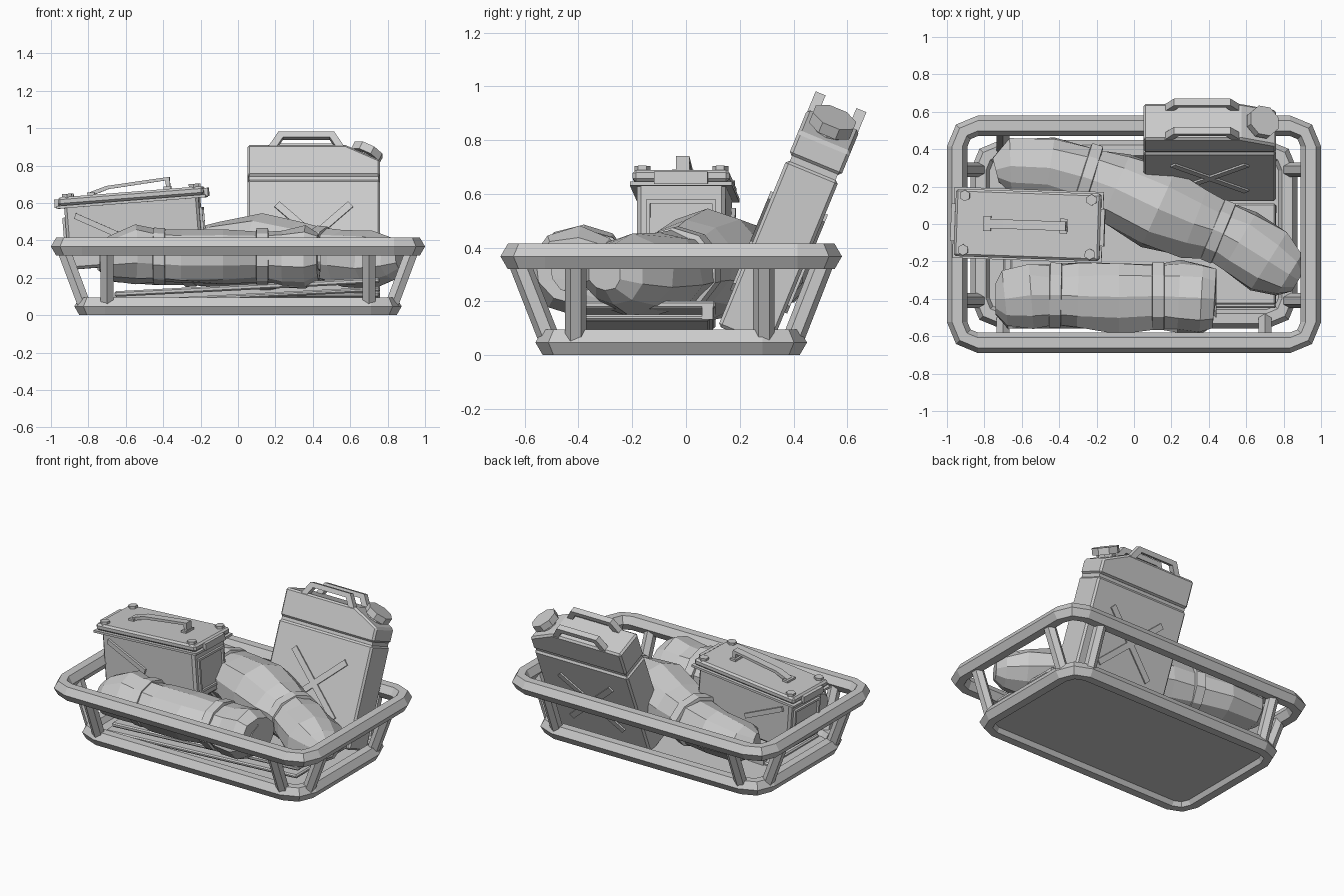
import bpy, bmesh, math, random
from mathutils import Vector, Matrix

if "Cube" in bpy.data.objects:
    bpy.data.objects.remove(bpy.data.objects["Cube"])

random.seed(4)
I = Matrix.Identity(4)
CY = -0.055  # basket centre in y


def finish(name, bm, M=I):
    bmesh.ops.recalc_face_normals(bm, faces=bm.faces)
    me = bpy.data.meshes.new(name)
    bm.to_mesh(me)
    bm.free()
    ob = bpy.data.objects.new(name, me)
    bpy.context.collection.objects.link(ob)
    ob.matrix_world = M
    return ob


def bevel(ob, w):
    m = ob.modifiers.new("bevel", 'BEVEL')
    m.width, m.segments = w, 1
    return ob


def prism(name, pts, y0, y1, M=I):
    """Extrude an xz outline along y."""
    bm = bmesh.new()
    f = bm.faces.new([bm.verts.new((x, y0, z)) for x, z in pts])
    r = bmesh.ops.extrude_face_region(bm, geom=[f])
    vs = [v for v in r['geom'] if isinstance(v, bmesh.types.BMVert)]
    bmesh.ops.translate(bm, verts=vs, vec=(0, y1 - y0, 0))
    return finish(name, bm, M)


def box(name, x0, x1, y0, y1, z0, z1, M=I):
    return prism(name, [(x0, z0), (x1, z0), (x1, z1), (x0, z1)], y0, y1, M)


def cyl(name, a, b, r, n=6, M=I, turn=0.0):
    a, b = Vector(a), Vector(b)
    bm = bmesh.new()
    bmesh.ops.create_cone(bm, cap_ends=True, segments=n, radius1=r, radius2=r, depth=(b - a).length)
    q = (b - a).to_track_quat('Z', 'Y').to_matrix().to_4x4()
    bm.transform(Matrix.Translation((a + b) / 2) @ q @ Matrix.Rotation(turn, 4, 'Z'))
    return finish(name, bm, M)


def skin(name, rings, closed=False):
    """Join rings of points into a tube."""
    bm = bmesh.new()
    rs = [[bm.verts.new(p) for p in ring] for ring in rings]
    n = len(rs[0])
    for i in range(len(rs) if closed else len(rs) - 1):
        a, b = rs[i], rs[(i + 1) % len(rs)]
        for k in range(n):
            bm.faces.new((a[k], a[(k + 1) % n], b[(k + 1) % n], b[k]))
    if not closed:
        bm.faces.new(rs[0])
        bm.faces.new(rs[-1])
    return finish(name, bm)


def rim(name, hx, hy, z, rad=0.055, corner=0.11):
    """Hexagonal tube around a rectangle with two-step corners."""
    rings = []
    for q in range(4):
        sx, sy = [(1, 1), (-1, 1), (-1, -1), (1, -1)][q]
        for s in range(3):
            ang = math.radians(q * 90 + s * 45)
            out = Vector((math.cos(ang), math.sin(ang), 0))
            c = Vector((sx * (hx - corner), CY + sy * (hy - corner), z)) + out * corner
            rings.append([c + out * rad * math.cos(k * math.pi / 3)
                          + Vector((0, 0, rad * 0.86 * math.sin(k * math.pi / 3) / 0.866))
                          for k in range(6)])
    return skin(name, rings, True)


def bag(name, pts, straps, n=10, jit=0.012):
    """Lumpy rolled bag from (x, y, z, half width, half height) stations."""
    def ring(p, t, w, h, j):
        side = Vector((-t.y, t.x, 0))
        out = []
        for k in range(n):
            a = 2 * math.pi * (k + 0.5) / n
            d = 1 + random.uniform(-j, j) / 0.15
            out.append(p + side * w * d * math.cos(a) + Vector((0, 0, h * d * math.sin(a))))
        return out
    P = [Vector(p[:3]) for p in pts]
    T = [(P[min(i + 1, len(P) - 1)] - P[max(i - 1, 0)]).normalized() for i in range(len(P))]
    skin(name, [ring(P[i], T[i], p[3], p[4], jit) for i, p in enumerate(pts)])
    for i in straps:
        w, h = pts[i][3], pts[i][4]
        skin(name + "_strap", [ring(P[i] + T[i] * s, T[i], w + g, h + g, 0)
                               for s, g in ((-.034, .0), (-.03, .017), (.03, .017), (.034, .0))])


# Basket
rim("basket_top_rim", 0.945, 0.58, 0.3675)
rim("basket_bottom_rim", 0.82, 0.45, 0.0475)
box("basket_floor", -0.79, 0.79, CY - 0.42, CY + 0.42, 0.03, 0.06)
for s in (-1, 1):
    for t in (-0.70, 0.70):
        cyl("basket_long_side_post", (t, CY + s * 0.45, 0.05), (t, CY + s * 0.575, 0.37), 0.04)
    for t in (-0.355, 0.345):
        cyl("basket_end_post", (s * 0.82, CY + t, 0.05), (s * 0.94, CY + t, 0.37), 0.04, turn=math.pi / 6)

# Folded blanket lying on the floor
B = Matrix.Translation((0.04, -0.18, 0.125)) @ Matrix.Rotation(math.radians(-3), 4, 'Y')
bevel(box("blanket_lower_fold", -0.74, 0.72, -0.27, 0.27, -0.035, -0.01, B), 0.008)
bevel(box("blanket_upper_fold", -0.70, 0.72, -0.25, 0.29, 0.01, 0.04, B), 0.008)
box("blanket_fold_edge", -0.70, 0.72, 0.24, 0.28, -0.03, 0.03, B)

# Rolled bags
bag("front_bag", [
    (-.74, -.40, .31, .09, .07), (-.69, -.40, .31, .16, .12), (-.55, -.38, .325, .18, .155),
    (-.42, -.38, .315, .165, .135), (-.30, -.385, .31, .185, .145), (-.08, -.39, .31, .195, .15),
    (.13, -.385, .31, .175, .14), (.24, -.39, .31, .195, .15), (.36, -.395, .31, .195, .16),
    (.43, -.40, .31, .17, .13), (.44, -.40, .31, .11, .08), (.40, -.40, .31, .08, .05)], (3, 6))
bag("back_bag", [
    (-.74, .29, .30, .07, .07), (-.66, .31, .30, .15, .12), (-.45, .30, .31, .165, .14),
    (-.25, .245, .32, .18, .15), (-.10, .19, .33, .20, .17), (.13, .08, .34, .22, .20),
    (.32, .0, .33, .195, .175), (.45, -.04, .32, .165, .14), (.56, -.10, .31, .19, .15),
    (.72, -.20, .30, .18, .15), (.83, -.27, .30, .13, .11), (.88, -.30, .30, .07, .06)], (3, 7))

# Ammunition box, tipped up at its right end
A = (Matrix.Translation((-.57, -.005, .66)) @ Matrix.Rotation(math.radians(-2), 4, 'Z')
     @ Matrix.Rotation(math.radians(-4.5), 4, 'Y'))
bevel(box("metal_box_body", -.36, .36, -.165, .165, -.39, -.04, A), 0.015)
bevel(box("metal_box_lid", -.39, .39, -.18, .18, -.045, 0, A), 0.012)
box("metal_box_lid_lip", -.40, .40, -.19, .19, -.06, -.045, A)
for x in (-.34, .34):
    for y in (-.145, .145):
        cyl("metal_box_bolt", (x, y, -.01), (x, y, .016), .03, 6, A)
for s in (-1, 1):
    y0, y1 = sorted((s * .16, s * .18))
    prism("metal_box_side_rib", [(-.31, -.12), (-.30, -.09), (-.02, -.24), (-.03, -.27)], y0, y1, A)
    x0, x1 = sorted((s * .39, s * .412))
    box("metal_box_latch", x0, x1, -.10, .10, -.055, -.01, A)
    x0, x1 = sorted((s * .355, s * .375))
    for y in (-.13, .115):
        box("metal_box_end_frame", x0, x1, y, y + .015, -.34, -.11, A)
    for z in (-.34, -.125):
        box("metal_box_end_frame", x0, x1, -.13, .13, z, z + .015, A)
prism("metal_box_handle", [(-.22, 0), (-.20, 0), (-.12, .024), (.185, .046), (.19, 0), (.21, 0),
                           (.21, .064), (-.13, .042), (-.22, .016)], -.025, .025, A)
for x in (-.215, .195):
    box("metal_box_handle_mount", x - .02, x + .02, -.04, .04, 0, .014, A)

# Fuel can leaning on the back rim
J = Matrix.Translation((.405, .216, .068)) @ Matrix.Rotation(math.radians(-22.4), 4, 'X')
bevel(box("fuel_can_lower", -.355, .355, -.105, .105, 0, .67, J), 0.012)
box("fuel_can_groove", -.345, .345, -.092, .092, .66, .70, J)
bevel(prism("fuel_can_upper", [(-.355, .69), (.355, .69), (.355, .785), (.17, .872), (-.355, .872)],
            -.105, .105, J), 0.012)
for s in (-1, 1):
    y0, y1 = sorted((s * .062, s * .102))
    prism("fuel_can_handle", [(-.25, .85), (-.19, .946), (.11, .946), (.17, .85), (.125, .85),
                              (.085, .915), (-.165, .915), (-.205, .85)], y0, y1, J)
    y0, y1 = sorted((s * .10, s * .115))
    for d in (-1, 1):
        X = J @ Matrix.Translation((0, 0, .34)) @ Matrix.Rotation(d * math.radians(43), 4, 'Y')
        box("fuel_can_cross_rib", -.27, .27, y0, y1, -.02, .02, X)
ax = Vector((.43, 0, .90))
base = Vector((.265, 0, .825))
cyl("fuel_can_neck", base - ax * .03, base + ax * .03, .06, 8, J)
cyl("fuel_can_cap", base + ax * .02, base + ax * .065, .088, 8, J, math.pi / 8)
